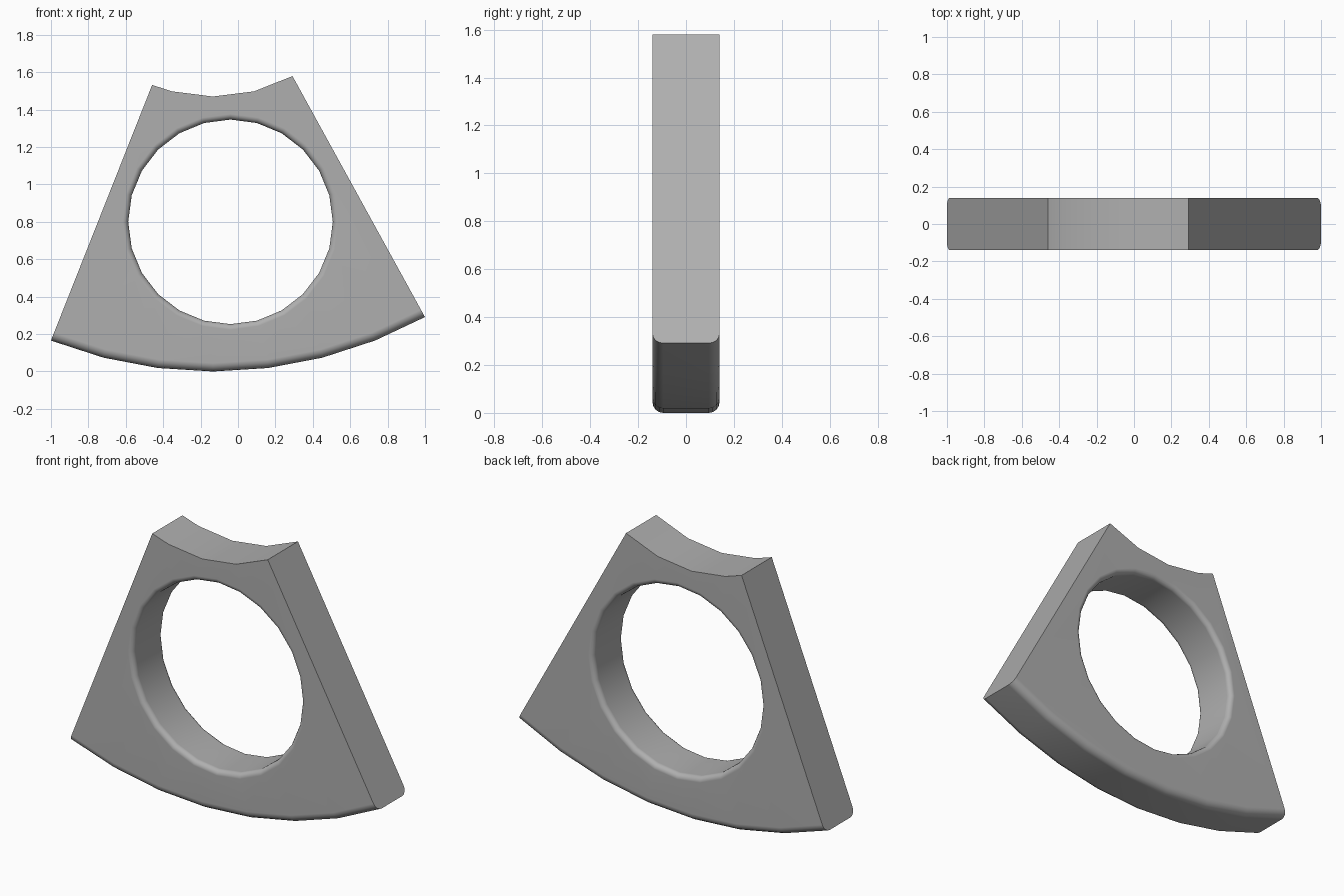
import bpy, bmesh
from math import sin, cos, radians, pi

if "Cube" in bpy.data.objects:
    bpy.data.objects.remove(bpy.data.objects["Cube"])

CX, CZ = -0.134, 2.353           # centre of the sector arcs
R_OUT, R_IN = 2.353, 0.883
HX, HZ, HR = -0.04, 0.80, 0.547   # round hole
HALF = 0.14                       # half thickness
STEPS = 4                         # rounding segments


def rounding(b):
    """(y, inset) pairs from front face to back face for a rounded edge."""
    q = [i / STEPS * pi / 2 for i in range(STEPS + 1)]
    front = [(-HALF + b * (1 - cos(a)), b * (1 - sin(a))) for a in q]
    return front + [(-y, d) for y, d in reversed(front)]


def polar(r, deg, y):
    a = radians(deg)
    return (CX + r * sin(a), y, CZ - r * cos(a))


def sector_loop(y, inset):
    outer = [polar(R_OUT - inset, 7.2 * k, y) for k in range(-3, 5)]
    inner = [polar(R_IN, a, y) for a in (28.8, 14.4, 0, -14.4, -21.6)]
    return outer + inner


def hole_loop(y, inset):
    r = HR + inset
    return [(HX + r * cos(k * pi / 12), y, HZ + r * sin(k * pi / 12)) for k in range(24)]


def add_wall(bm, loops):
    """Bridge successive loops; return the first and last rings."""
    rings = [[bm.verts.new(p) for p in loop] for loop in loops]
    for a, b in zip(rings, rings[1:]):
        n = len(a)
        for i in range(n):
            j = (i + 1) % n
            bm.faces.new((a[i], a[j], b[j], b[i]))
    return rings[0], rings[-1]


def ring_edges(bm, ring):
    return [bm.edges.get((ring[i - 1], ring[i])) for i in range(len(ring))]


bm = bmesh.new()
# rounded outer rim with flat sides, and rounded hole wall
rim = add_wall(bm, [sector_loop(y, d) for y, d in rounding(0.045)])
hole = add_wall(bm, [hole_loop(y, d) for y, d in rounding(0.03)])
# front and back faces
for r, h, ny in ((rim[0], hole[0], -1), (rim[1], hole[1], 1)):
    bmesh.ops.triangle_fill(bm, use_beauty=True, normal=(0, ny, 0),
                            edges=ring_edges(bm, r) + ring_edges(bm, h))
bmesh.ops.recalc_face_normals(bm, faces=bm.faces[:])

mesh = bpy.data.meshes.new("sector_plate")
bm.to_mesh(mesh)
bm.free()
plate = bpy.data.objects.new("sector_plate", mesh)
bpy.context.collection.objects.link(plate)
bpy.context.view_layer.objects.active = plate
plate.select_set(True)
bpy.ops.object.shade_smooth_by_angle(angle=radians(30))
# keep the large faces flat in shading
wn = plate.modifiers.new("flat_faces", 'WEIGHTED_NORMAL')
wn.keep_sharp = True

# dark grey finish
grey = bpy.data.materials.new("dark_grey")
grey.diffuse_color = (0.43, 0.43, 0.43, 1)
grey.use_nodes = True
grey.node_tree.nodes["Principled BSDF"].inputs["Base Color"].default_value = grey.diffuse_color
mesh.materials.append(grey)
